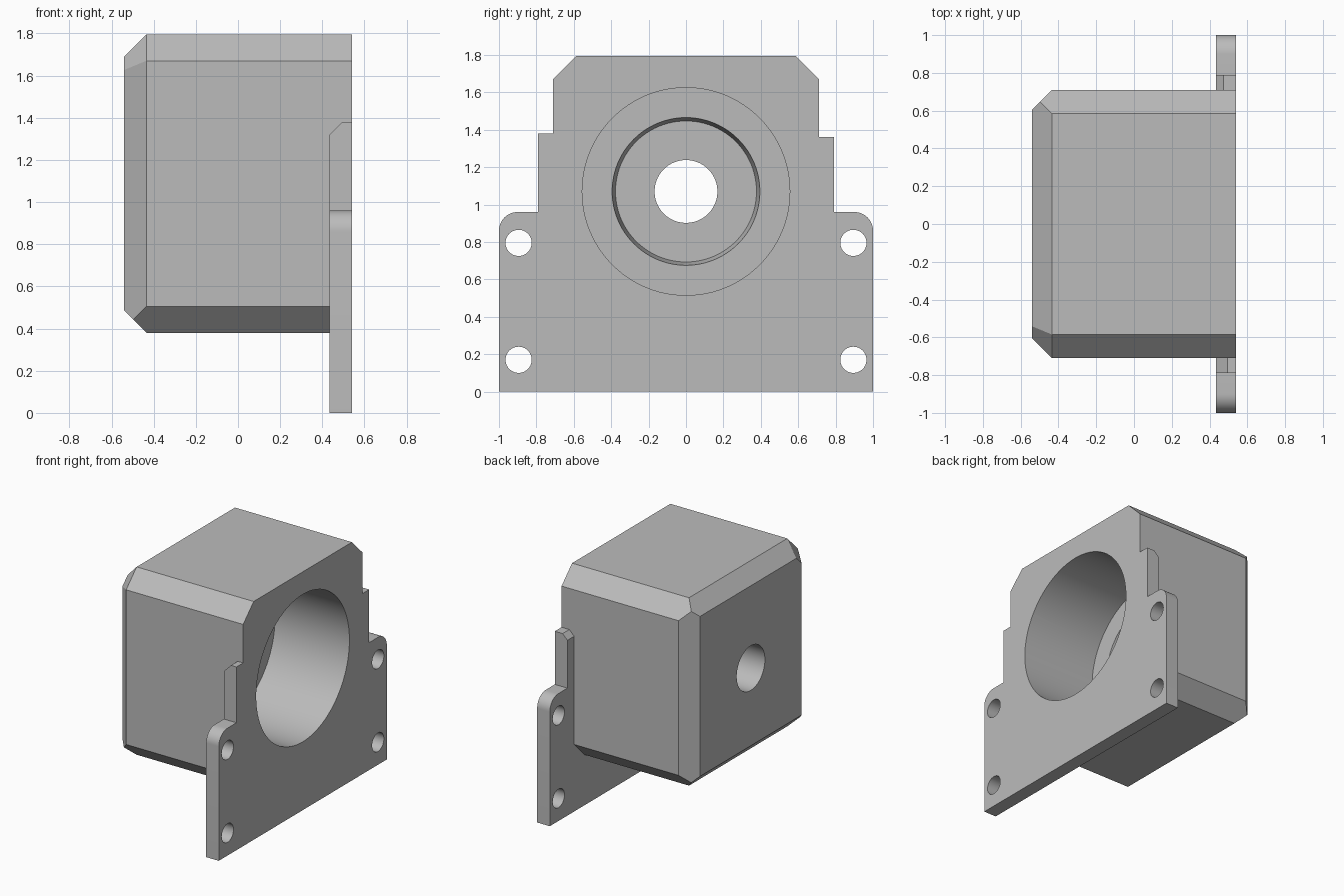
import bpy, bmesh, math
from mathutils import Vector

cube = bpy.data.objects.get("Cube")
if cube:
    bpy.data.objects.remove(cube, do_unlink=True)

FRONT, BACK = 0.54, -0.54        # ends along x
PLATE_X = 0.435                  # rear side of the mounting plate
HALF, LOW, TOP = 0.71, 0.38, 1.795
CORNER, BEVEL = 0.125, 0.105     # long edge and rear edge chamfers
AXIS_Z = 1.07

grey = bpy.data.materials.new("mid grey")
grey.use_nodes = True
COLOUR = (0.5, 0.5, 0.5, 1)
grey.diffuse_color = COLOUR
grey.node_tree.nodes["Principled BSDF"].inputs["Base Color"].default_value = COLOUR


def make_object(name, bm):
    bmesh.ops.recalc_face_normals(bm, faces=bm.faces)
    mesh = bpy.data.meshes.new(name)
    bm.to_mesh(mesh)
    bm.free()
    mesh.materials.append(grey)
    obj = bpy.data.objects.new(name, mesh)
    bpy.context.collection.objects.link(obj)
    return obj


def slice_off(bm, point, normal):
    """Remove everything beyond a plane and cap the cut."""
    geom = bm.verts[:] + bm.edges[:] + bm.faces[:]
    cut = bmesh.ops.bisect_plane(bm, geom=geom, plane_co=point,
                                 plane_no=Vector(normal).normalized(), clear_outer=True)
    edges = [e for e in cut["geom_cut"] if isinstance(e, bmesh.types.BMEdge)]
    if edges:
        bmesh.ops.contextual_create(bm, geom=edges)


def lathe(name, profile, y=0, z=AXIS_Z, sides=96):
    """Closed solid of revolution about x from (x, radius) pairs."""
    bm = bmesh.new()
    rings = [[bm.verts.new((x, y + r * math.cos(a), z + r * math.sin(a)))
              for a in (math.tau * i / sides for i in range(sides))]
             for x, r in profile]
    for a, b in zip(rings, rings[1:]):
        for i in range(sides):
            j = (i + 1) % sides
            bm.faces.new((a[i], a[j], b[j], b[i]))
    bm.faces.new(rings[0])
    bm.faces.new(rings[-1])
    return make_object(name, bm)


def combine(target, other, operation):
    mod = target.modifiers.new(operation, 'BOOLEAN')
    mod.operation = operation
    mod.solver = 'EXACT'
    mod.object = other
    bpy.context.view_layer.objects.active = target
    bpy.ops.object.modifier_apply(modifier=mod.name)
    bpy.data.objects.remove(other, do_unlink=True)


# Housing block with chamfered long edges and rear edges
bm = bmesh.new()
bmesh.ops.create_cube(bm, size=1)
for v in bm.verts:
    v.co = (v.co.x * (FRONT - BACK), v.co.y * 2 * HALF,
            (LOW + TOP) / 2 + v.co.z * (TOP - LOW))
for side in (-1, 1):
    for z, up in ((LOW, -1), (TOP, 1)):
        slice_off(bm, (0, side * (HALF - CORNER), z), (0, side, up))
    slice_off(bm, (BACK + BEVEL, side * HALF, 0), (-1, side, 0))
for z, up in ((LOW, -1), (TOP, 1)):
    slice_off(bm, (BACK + BEVEL, 0, z), (-1, 0, up))
# One rear corner carries an extra chamfer
slice_off(bm, (BACK + BEVEL, CORNER - HALF, TOP), (-math.sqrt(2), -1, 1))
housing = make_object("housing", bm)

# Mounting plate with rounded ears and stepped side tabs
RADIUS, EAR_Z, TAB_Y = 0.1, 0.96, 0.79


def half_outline(side, tab_z):
    points = [(side, 0)]
    for i in range(13):
        a = math.pi / 2 * i / 12
        points.append((side * (1 - RADIUS + RADIUS * math.cos(a)),
                       EAR_Z - RADIUS + RADIUS * math.sin(a)))
    return points + [(side * TAB_Y, EAR_Z), (side * TAB_Y, tab_z), (side * 0.65, tab_z)]


outline = half_outline(1, 1.36) + half_outline(-1, 1.38)[::-1]
bm = bmesh.new()
face = bm.faces.new([bm.verts.new((PLATE_X, y, z)) for y, z in outline])
grown = bmesh.ops.extrude_face_region(bm, geom=[face])
bmesh.ops.translate(bm, vec=(FRONT - PLATE_X, 0, 0),
                    verts=[g for g in grown["geom"] if isinstance(g, bmesh.types.BMVert)])
slice_off(bm, (PLATE_X, 0, 1.32), (-1, 0, 1))
plate = make_object("mounting_plate", bm)
combine(housing, plate, 'UNION')

# Stepped bore, opening into a shallow tapered recess and a shaft hole
FLOOR, SEAT = -0.08, -0.18
bore = lathe("bore_cutter", [(FRONT + 0.1, 0.555), (FLOOR, 0.555), (FLOOR, 0.395),
                             (SEAT, 0.377), (SEAT, 0.168), (BACK - 0.1, 0.168)])
combine(housing, bore, 'DIFFERENCE')

# Screw holes
for y in (-0.895, 0.895):
    for z in (0.17, 0.795):
        hole = lathe("screw_cutter", [(PLATE_X - 0.1, 0.07), (FRONT + 0.1, 0.07)], y, z, 40)
        combine(housing, hole, 'DIFFERENCE')

# Smooth round walls, crisp edges
housing.name = "motor_housing_bracket"
for obj in bpy.context.selected_objects:
    obj.select_set(False)
housing.select_set(True)
bpy.context.view_layer.objects.active = housing
bpy.ops.object.shade_smooth_by_angle(angle=math.radians(25))
